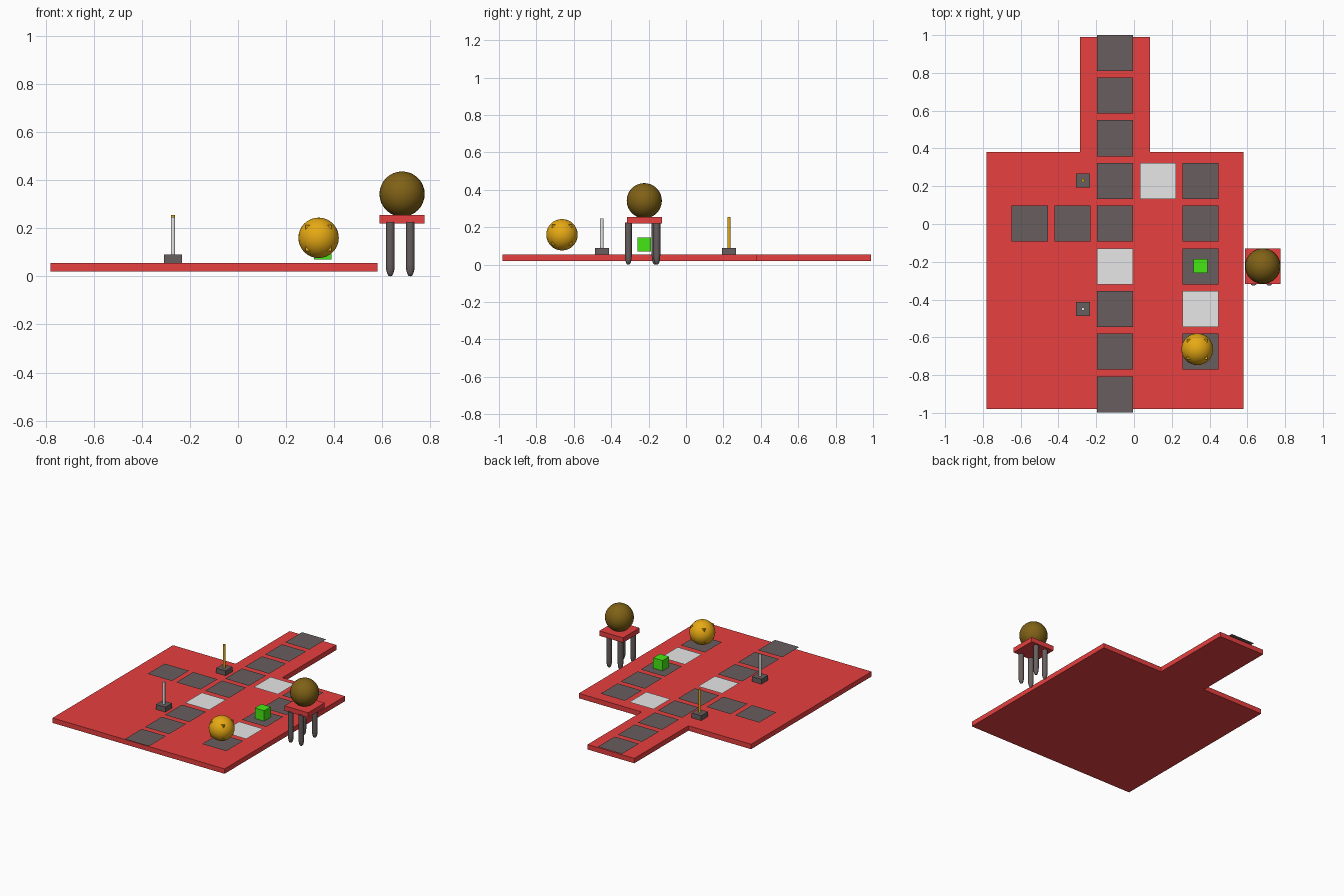
import bpy, bmesh
from math import cos, sin, pi

if "Cube" in bpy.data.objects:
    bpy.data.objects.remove(bpy.data.objects["Cube"], do_unlink=True)


def material(name, rgb):
    m = bpy.data.materials.new(name)
    m.use_nodes = True
    col = (*rgb, 1)
    m.diffuse_color = col
    m.node_tree.nodes["Principled BSDF"].inputs["Base Color"].default_value = col
    return m


RED = material("red", (0.8, 0.05, 0.05))
SLATE = material("dark grey", (0.14, 0.112, 0.112))
PALE = material("pale grey", (0.8, 0.8, 0.8))
GOLD = material("gold", (0.8, 0.4, 0.007))
GREEN = material("green", (0.06, 0.8, 0.007))
BROWN = material("olive brown", (0.216, 0.12, 0.008))


def finish(obj, name, mat):
    obj.name = name
    obj.data.materials.append(mat)
    return obj


def box(name, centre, size, mat):
    bpy.ops.mesh.primitive_cube_add(size=1, location=centre)
    obj = bpy.context.object
    obj.scale = size
    bpy.ops.object.transform_apply(location=False, rotation=False, scale=True)
    return finish(obj, name, mat)


def ball(name, centre, radius, mat):
    bpy.ops.mesh.primitive_uv_sphere_add(segments=32, ring_count=16, radius=radius, location=centre)
    bpy.ops.object.shade_smooth()
    return finish(bpy.context.object, name, mat)


def from_bmesh(bm, name, mat):
    bmesh.ops.recalc_face_normals(bm, faces=bm.faces)
    mesh = bpy.data.meshes.new(name)
    bm.to_mesh(mesh)
    bm.free()
    obj = bpy.data.objects.new(name, mesh)
    bpy.context.collection.objects.link(obj)
    return finish(obj, name, mat)


# Board: one outline with a narrow walkway at the back, extruded
outline = [(-0.78, -0.98), (0.58, -0.98), (0.58, 0.38), (0.085, 0.38),
           (0.085, 0.99), (-0.285, 0.99), (-0.285, 0.38), (-0.78, 0.38)]
bm = bmesh.new()
face = bm.faces.new([bm.verts.new((x, y, 0.02)) for x, y in outline])
top = bmesh.ops.extrude_face_region(bm, geom=[face])["geom"]
bmesh.ops.translate(bm, vec=(0, 0, 0.035), verts=[v for v in top if isinstance(v, bmesh.types.BMVert)])
from_bmesh(bm, "board", RED)

# Floor tiles: thin sheets on a regular grid, as (column, row) from the main aisle
PITCH = 0.226
dark = [(0, r) for r in range(-4, 5) if r != -1]
dark += [(-1, 0), (-2, 0), (2, 1), (2, 0), (2, -1), (2, -3)]
pale = [(0, -1), (1, 1), (2, -2)]
for label, cells, mat in (("dark_tile", dark, SLATE), ("pale_tile", pale, PALE)):
    for c, r in cells:
        bpy.ops.mesh.primitive_plane_add(size=0.191, location=(-0.1 + c * PITCH, 0.002 + r * PITCH, 0.067))
        finish(bpy.context.object, label, mat)

# Two posts on square bases
for label, y, height, mat in (("gold_post", 0.23, 0.255, GOLD), ("silver_post", -0.45, 0.247, PALE)):
    box(label + "_base", (-0.27, y, 0.0725), (0.075, 0.075, 0.035), SLATE)
    bpy.ops.mesh.primitive_cylinder_add(vertices=16, radius=0.009, depth=height - 0.08,
                                        location=(-0.27, y, (height + 0.08) / 2))
    bpy.ops.object.shade_smooth_by_angle()
    finish(bpy.context.object, label, mat)

# Green block
box("green_block", (0.352, -0.223, 0.107), (0.074, 0.074, 0.074), GREEN)

# Gold ball with the corners of an inner cube poking out
ball("gold_ball", (0.335, -0.663, 0.16), 0.084, GOLD)
box("gold_ball_corners", (0.335, -0.663, 0.16), (0.108, 0.108, 0.108), GOLD)

# Stool seat and the ball resting on it
box("stool_seat", (0.682, -0.223, 0.237), (0.187, 0.187, 0.035), RED)
ball("stool_ball", (0.682, -0.223, 0.342), 0.094, BROWN)

# Stool legs: straight shafts with rounded tips
profile = [(0.008, 0.003), (0.013, 0.012), (0.017, 0.028), (0.0185, 0.05), (0.0185, 0.225)]
SIDES = 16
for x, y in ((0.633, -0.308), (0.716, -0.308), (0.633, -0.165), (0.716, -0.156)):
    bm = bmesh.new()
    rings = [[bm.verts.new((x + r * cos(2 * pi * i / SIDES), y + r * sin(2 * pi * i / SIDES), z))
              for i in range(SIDES)] for r, z in profile]
    for low, high in zip(rings, rings[1:]):
        for i in range(SIDES):
            j = (i + 1) % SIDES
            bm.faces.new((low[i], low[j], high[j], high[i]))
    tip = bm.verts.new((x, y, 0))
    for i in range(SIDES):
        bm.faces.new((tip, rings[0][(i + 1) % SIDES], rings[0][i]))
    bm.faces.new(rings[-1])
    leg = from_bmesh(bm, "stool_leg", SLATE)
    leg.data.polygons.foreach_set("use_smooth", [len(p.vertices) < 5 for p in leg.data.polygons])
